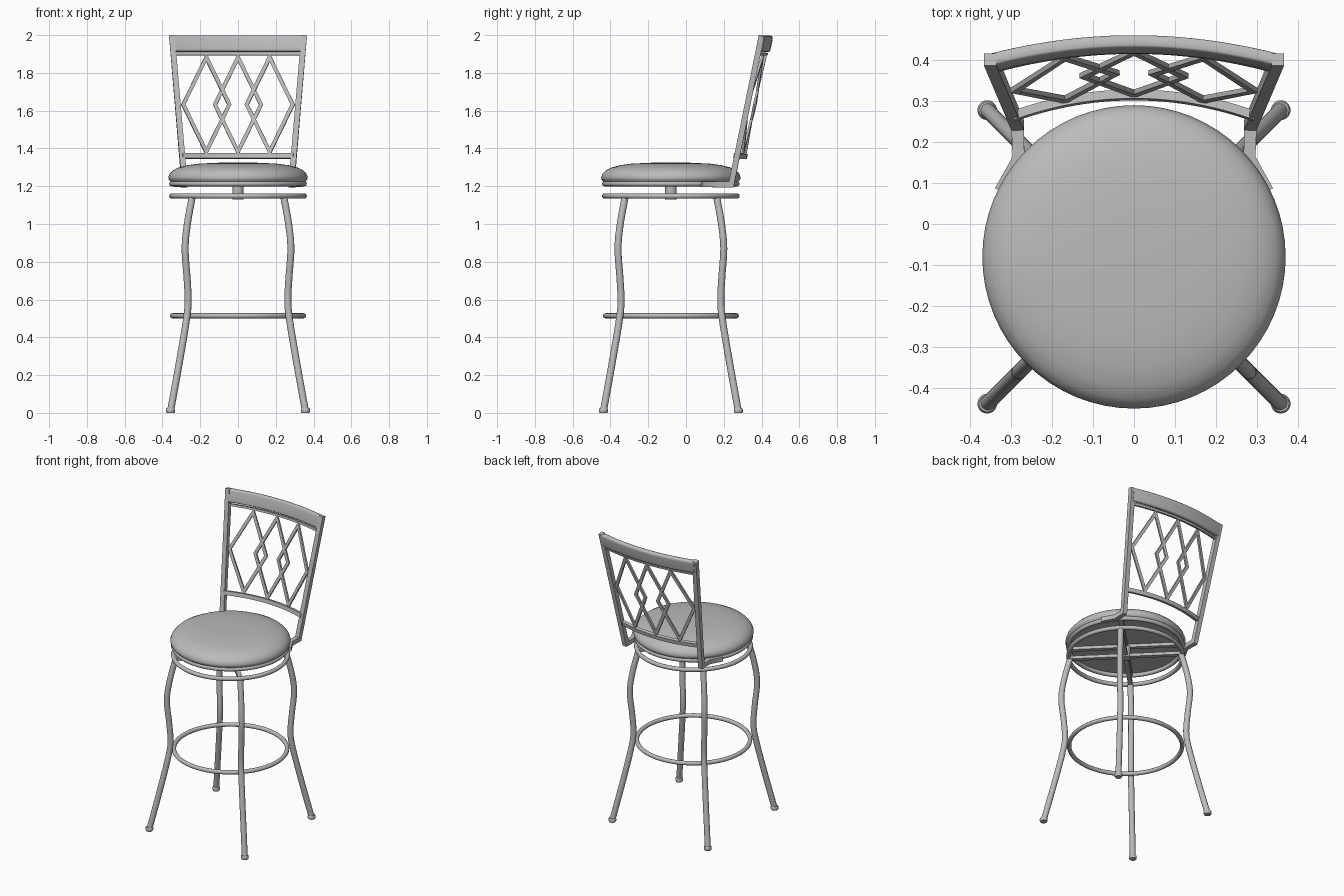
import bpy, bmesh, math
from mathutils import Vector

if "Cube" in bpy.data.objects:
    bpy.data.objects.remove(bpy.data.objects["Cube"])

CY = -0.08                                   # seat and base centre in y
grey = bpy.data.materials.new("satin grey")
grey.diffuse_color = (0.5, 0.5, 0.5, 1)
grey.use_nodes = True
grey.node_tree.nodes["Principled BSDF"].inputs["Base Color"].default_value = grey.diffuse_color


def finish(name, bm):
    bmesh.ops.recalc_face_normals(bm, faces=bm.faces)
    me = bpy.data.meshes.new(name)
    bm.to_mesh(me)
    bm.free()
    me.materials.append(grey)
    ob = bpy.data.objects.new(name, me)
    bpy.context.collection.objects.link(ob)
    bpy.ops.object.select_all(action='DESELECT')
    ob.select_set(True)
    bpy.context.view_layer.objects.active = ob
    bpy.ops.object.shade_smooth_by_angle(angle=math.radians(40))
    return ob


def round_sec(r, n=16):
    return [(r * math.cos(2 * math.pi * i / n), r * math.sin(2 * math.pi * i / n)) for i in range(n)]


def box_sec(w, d):
    return [(-w / 2, -d / 2), (w / 2, -d / 2), (w / 2, d / 2), (-w / 2, d / 2)]


def pillow_sec(w, d, n=24, p=0.4):
    f = lambda c: math.copysign(abs(c) ** p, c)
    return [(w / 2 * f(math.cos(2 * math.pi * i / n)), d / 2 * f(math.sin(2 * math.pi * i / n)))
            for i in range(n)]


def sweep(name, pts, sec, ref, closed=False):
    """Sweep a section (side, ref) along points with mitred corners."""
    pts = [Vector(p) for p in pts]
    bm = bmesh.new()
    rings, n = [], len(pts)
    for i, p in enumerate(pts):
        a = pts[i - 1] if closed or i else None
        b = pts[(i + 1) % n] if closed or i < n - 1 else None
        d1 = (p - a).normalized() if a is not None else (b - p).normalized()
        d2 = (b - p).normalized() if b is not None else d1
        t = (d1 + d2).normalized()
        v = Vector(ref)
        v = (v - t * v.dot(t)).normalized()
        u = t.cross(v) / max(t.dot(d1), 0.3)
        rings.append([bm.verts.new(p + u * s + v * w) for s, w in sec])
    m = len(sec)
    for i in range(n if closed else n - 1):
        r, q = rings[i], rings[(i + 1) % n]
        for j in range(m):
            bm.faces.new((r[j], r[(j + 1) % m], q[(j + 1) % m], q[j]))
    if not closed:
        bm.faces.new(rings[0])
        bm.faces.new(rings[-1])
    return finish(name, bm)


def lathe(name, prof, x, y, n=64):
    bm = bmesh.new()
    vs = [bm.verts.new((x + r, y, z)) for r, z in prof]
    es = [bm.edges.new(e) for e in zip(vs, vs[1:])]
    bmesh.ops.spin(bm, geom=vs + es, cent=(x, y, 0), axis=(0, 0, 1), angle=2 * math.pi, steps=n)
    bmesh.ops.remove_doubles(bm, verts=bm.verts, dist=1e-5)
    return finish(name, bm)


def smooth_path(p, k=6):
    """Catmull-Rom through 2D points."""
    out = []
    q = [p[0]] + p + [p[-1]]
    for i in range(1, len(q) - 2):
        a, b, c, d = (Vector(v) for v in q[i - 1:i + 3])
        for s in range(k):
            t = s / k
            out.append(0.5 * (2 * b + (c - a) * t + (2 * a - 5 * b + 4 * c - d) * t * t
                              + (3 * b - a - 3 * c + d) * t ** 3))
    return out + [Vector(p[-1])]


def ring(name, radius, z, r):
    pts = [(radius * math.cos(2 * math.pi * i / 72), CY + radius * math.sin(2 * math.pi * i / 72), z)
           for i in range(72)]
    return sweep(name, pts, round_sec(r, 12), (0, 0, 1), True)


# Padded seat
lathe("seat_cushion", [(0, 1.326), (0.12, 1.324), (0.21, 1.319), (0.27, 1.311), (0.315, 1.299),
                       (0.345, 1.284), (0.362, 1.266), (0.369, 1.247), (0.366, 1.234),
                       (0.356, 1.224), (0, 1.224)], 0, CY)

# Rings and swivel
ring("seat_frame_ring", 0.351, 1.213, 0.0135)
ring("base_ring", 0.351, 1.148, 0.0135)
ring("foot_ring", 0.347, 0.514, 0.0135)
lathe("swivel_post", [(0, 1.13), (0.03, 1.13), (0.03, 1.215), (0, 1.215)], 0, CY, 24)

# Diagonal cross bars in both frames
for label, z in (("seat", 1.213), ("base", 1.148)):
    for s in (-1, 1):
        e = 0.248
        sweep(f"{label}_cross_bar", [(-e * s, CY - e, z), (e * s, CY + e, z)],
              box_sec(0.028, 0.02), (0, 0, 1))

# Four curved legs with feet (diagonal offset, height)
leg = smooth_path([(0.357, 0.01), (0.31, 0.27), (0.272, 0.5), (0.264, 0.6), (0.27, 0.72),
                   (0.28, 0.87), (0.268, 1.0), (0.243, 1.14)])
for sx in (-1, 1):
    for sy in (-1, 1):
        tag = ("front" if sy < 0 else "back") + ("_left" if sx < 0 else "_right")
        sweep(tag + "_leg", [(sx * r, CY + sy * r, z) for r, z in leg], round_sec(0.0185),
              (sx, -sy, 0))
        lathe(tag + "_foot", [(0, 0), (0.021, 0), (0.024, 0.006), (0.024, 0.018), (0.02, 0.026),
                              (0, 0.026)], sx * 0.357, CY + sy * 0.357, 20)

# Back posts, bent under the seat to meet the frame
for s in (-1, 1):
    sweep("back_post_" + ("left" if s < 0 else "right"),
          [(s * 0.35, 0.40, 1.997), (s * 0.283, 0.24, 1.21), (s * 0.281, 0.16, 1.21),
           (s * 0.325, 0.08, 1.21)], box_sec(0.03, 0.03), (1, 0, 0))


def arc(half, y, k, z, n=24):
    xs = [half * (2 * i / n - 1) for i in range(n + 1)]
    return [(x, y - k * x * x, z) for x in xs]


# Curved back rails
tilt = (0, 0.2, 1)
sweep("top_rail", arc(0.342, 0.437, 0.37, 1.955), pillow_sec(0.034, 0.086), tilt)
sweep("upper_bar", arc(0.335, 0.424, 0.4, 1.9), box_sec(0.018, 0.014), tilt)
sweep("lower_rail", arc(0.295, 0.314, 0.6, 1.36), box_sec(0.022, 0.026), tilt)

# Three overlapping diamonds following the curve of the back
for label, cx in (("left", -0.168), ("middle", 0), ("right", 0.168)):
    pts = []
    for dx, dz in ((0, 0.25), (0.122, 0), (0, -0.25), (-0.122, 0)):
        x, z = cx + dx, 1.632 + dz
        pts.append((x, 0.368 + 0.205 * (z - 1.632) - 0.5 * x * x, z))
    sweep(label + "_diamond", pts, box_sec(0.02, 0.012), (cx * 0.9, 1, -0.2), True)
